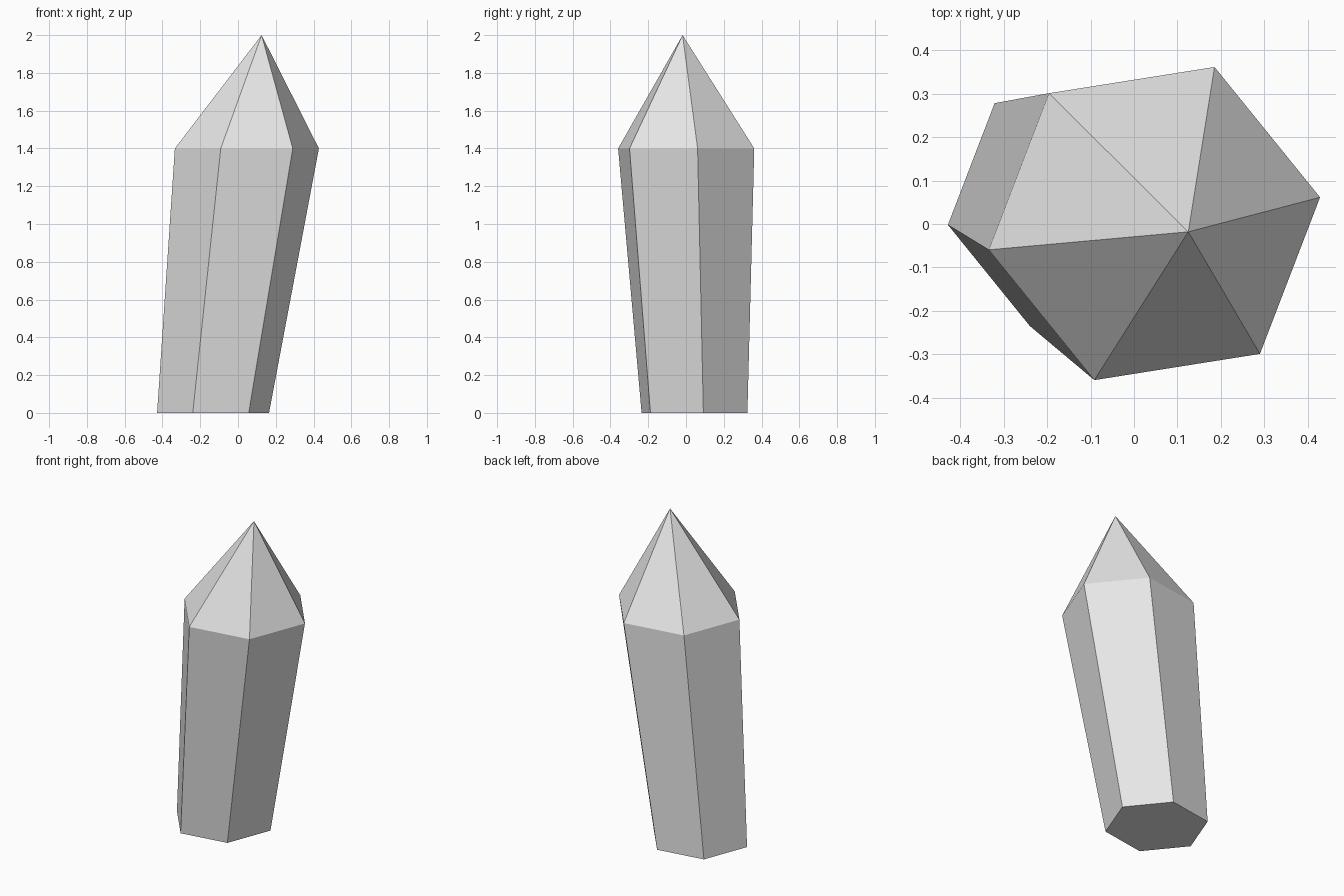
import bpy, bmesh, math

if "Cube" in bpy.data.objects:
    bpy.data.objects.remove(bpy.data.objects["Cube"])

SIDES = 6
TWIST = math.radians(9)


def ring(bm, x, y, z, radius):
    """Regular hexagon of vertices, turned by the crystal's twist."""
    verts = []
    for i in range(SIDES):
        a = TWIST + math.tau * i / SIDES
        verts.append(bm.verts.new((x + radius * math.cos(a), y + radius * math.sin(a), z)))
    return verts


bm = bmesh.new()

# Leaning shaft that widens upward, and an off-centre point
base = ring(bm, -0.132, 0.045, 0.0, 0.30)
shoulder = ring(bm, 0.047, 0.001, 1.4, 0.386)
apex = bm.verts.new((0.125, -0.018, 2.0))

bm.faces.new(base[::-1])
for i in range(SIDES):
    j = (i + 1) % SIDES
    bm.faces.new((base[i], base[j], shoulder[j], shoulder[i]))
    bm.faces.new((shoulder[i], shoulder[j], apex))
bmesh.ops.recalc_face_normals(bm, faces=bm.faces)

mesh = bpy.data.meshes.new("crystal")
bm.to_mesh(mesh)
bm.free()

# Single flat grey
grey = bpy.data.materials.new("light grey")
grey.diffuse_color = (0.8, 0.8, 0.8, 1.0)
grey.use_nodes = True
grey.node_tree.nodes["Principled BSDF"].inputs["Base Color"].default_value = grey.diffuse_color
mesh.materials.append(grey)

crystal = bpy.data.objects.new("crystal", mesh)
bpy.context.collection.objects.link(crystal)
